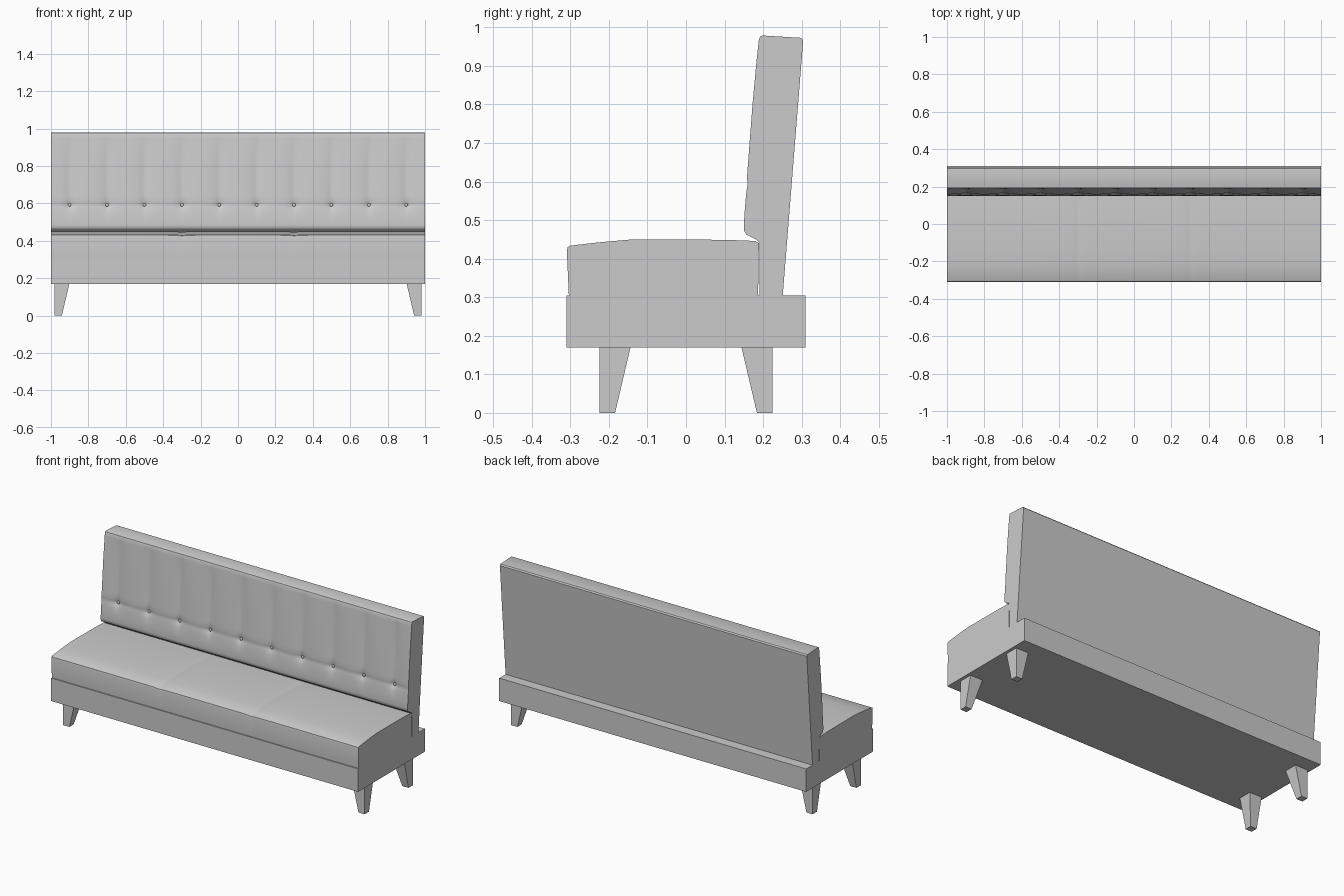
import bpy
import bmesh
import math

cube = bpy.data.objects.get("Cube")
if cube:
    bpy.data.objects.remove(cube, do_unlink=True)

grey = bpy.data.materials.new("light grey upholstery")
grey.use_nodes = True
grey.diffuse_color = (0.6, 0.6, 0.6, 1)
grey.node_tree.nodes["Principled BSDF"].inputs["Base Color"].default_value = (0.6, 0.6, 0.6, 1)


def finish(name, bm, smooth=None):
    bmesh.ops.recalc_face_normals(bm, faces=bm.faces)
    mesh = bpy.data.meshes.new(name)
    bm.to_mesh(mesh)
    bm.free()
    mesh.materials.append(grey)
    ob = bpy.data.objects.new(name, mesh)
    bpy.context.collection.objects.link(ob)
    if smooth:
        bpy.ops.object.select_all(action="DESELECT")
        ob.select_set(True)
        bpy.context.view_layer.objects.active = ob
        bpy.ops.object.shade_smooth_by_angle(angle=math.radians(smooth))
    return ob


def loft(name, xs, profile, dent, smooth):
    """Sweep a side profile of (y, z) along x, displaced by dent(x, y, z)."""
    bm = bmesh.new()
    rings = []
    for x in xs:
        ring = []
        for y, z in profile:
            dy, dz = dent(x, y, z)
            ring.append(bm.verts.new((x, y + dy, z + dz)))
        rings.append(ring)
    n = len(profile)
    for a, b in zip(rings, rings[1:]):
        for i in range(n):
            j = (i + 1) % n
            bm.faces.new((a[i], a[j], b[j], b[i]))
    bm.faces.new(rings[0])
    bm.faces.new(rings[-1])
    return finish(name, bm, smooth)


def box(name, bottom, top):
    """Tapered block between two rectangles (x0, x1, y0, y1, z)."""
    bm = bmesh.new()
    rings = []
    for x0, x1, y0, y1, z in (bottom, top):
        rings.append([bm.verts.new(p) for p in
                      ((x0, y0, z), (x1, y0, z), (x1, y1, z), (x0, y1, z))])
    lo, hi = rings
    bm.faces.new(lo)
    bm.faces.new(hi)
    for i in range(4):
        j = (i + 1) % 4
        bm.faces.new((lo[i], lo[j], hi[j], hi[i]))
    return finish(name, bm)


def bell(d, width):
    return math.exp(-(d / width) ** 2)


# Plinth
box("base_frame", (-1, 1, -0.31, 0.31, 0.17), (-1, 1, -0.31, 0.31, 0.305))

# Legs: vertical outer faces, tapered inner faces
for sx, side in ((1, "left"), (-1, "right")):
    for sy, end in ((-1, "front"), (1, "back")):
        def foot(w, z):
            xs = sorted((sx * 0.982, sx * (0.982 - w)))
            ys = sorted((sy * 0.224, sy * (0.224 - w)))
            return (*xs, *ys, z)
        box(f"{end}_{side}_leg", foot(0.04, 0), foot(0.08, 0.17))

# Seat cushion with two shallow seams
seams = (-0.3, 0.3)
seat_profile = [(-0.304, 0.305), (-0.309, 0.42), (-0.307, 0.43), (-0.3, 0.434),
                (-0.22, 0.443), (-0.14, 0.45), (0.1, 0.449), (0.18, 0.446),
                (0.189, 0.44), (0.187, 0.305)]
seat_xs = sorted({-1, -0.6, 0, 0.6, 1} |
                 {s + d for s in seams for d in (-0.08, -0.03, -0.01, 0, 0.01, 0.03, 0.08)})


def seat_dent(x, y, z):
    k = sum(bell(x - s, 0.012) + 0.3 * bell(x - s, 0.05) for s in seams)
    return (0, -0.003 * k) if z > 0.425 and y < 0.15 else (0, 0)


loft("seat_cushion", seat_xs, seat_profile, seat_dent, 30)

# Backrest with vertical channels above a row of buttons
buttons = [(i - 4.5) * 0.2 for i in range(10)]
BUTTON_Z = 0.592
front = [(0.19, 0.305), (0.191, 0.44), (0.183, 0.449), (0.157, 0.462),
         (0.151, 0.472), (0.15, 0.485), (0.152, 0.52), (0.156, 0.555)]
for z in (0.573, 0.582, 0.592, 0.602, 0.612, 0.64, 0.7, 0.8, 0.9, 0.95):
    front.append((0.159 + (z - 0.573) * 0.076, z))
back_profile = front + [(0.189, 0.968), (0.192, 0.976), (0.198, 0.979),
                        (0.298, 0.973), (0.304, 0.966), (0.251, 0.305)]
back_xs = sorted({-1, 1} | {round(b + d, 4) for b in buttons for d in
                            (-0.08, -0.05, -0.025, -0.01, 0, 0.01, 0.025, 0.05, 0.08)})


def back_dent(x, y, z):
    if y > 0.195 or z < 0.5 or z > 0.97:
        return 0, 0
    d = min(abs(x - b) for b in buttons)
    fade = max(0, min(1, (z - 0.54) / 0.05)) * min(1, (0.97 - z) / 0.12)
    groove = fade * (0.006 * bell(d, 0.02) - 0.004 * (1 - bell(d, 0.06)))
    dimple = 0.009 * bell(d, 0.012) * bell(z - BUTTON_Z, 0.014)
    crease = 0.003 * bell(z - BUTTON_Z, 0.012)
    return groove + dimple + crease, 0


loft("backrest", back_xs, back_profile, back_dent, 35)

# Buttons
bm = bmesh.new()
for x in buttons:
    made = bmesh.ops.create_uvsphere(bm, u_segments=10, v_segments=6, radius=0.009)
    bmesh.ops.scale(bm, verts=made["verts"], vec=(1, 0.5, 1))
    bmesh.ops.translate(bm, verts=made["verts"], vec=(x, 0.173, BUTTON_Z))
finish("back_buttons", bm, 60)
